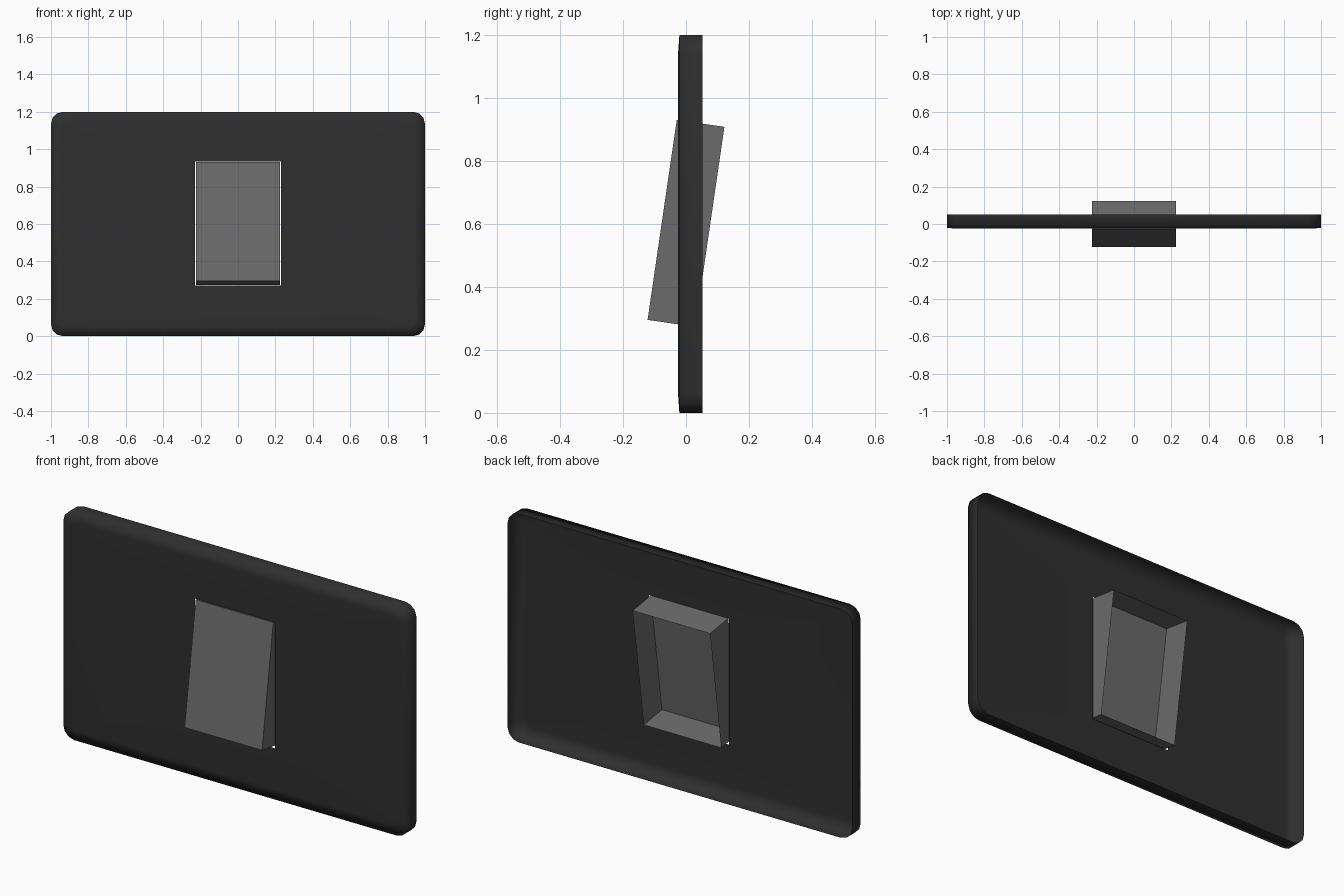
import bpy, bmesh, math
from mathutils import Matrix, Vector

if "Cube" in bpy.data.objects:
    bpy.data.objects.remove(bpy.data.objects["Cube"])


def material(name, v):
    m = bpy.data.materials.new(name)
    m.diffuse_color = (v, v, v, 1)
    m.use_nodes = True
    m.node_tree.nodes["Principled BSDF"].inputs["Base Color"].default_value = m.diffuse_color
    return m


def add_object(name, bm, mat):
    bmesh.ops.recalc_face_normals(bm, faces=bm.faces)
    me = bpy.data.meshes.new(name)
    bm.to_mesh(me)
    bm.free()
    me.materials.append(mat)
    ob = bpy.data.objects.new(name, me)
    bpy.context.collection.objects.link(ob)
    return ob


def ring(bm, hx, hz, r, y, segs=3, cz=0.6):
    """Closed loop of vertices around a rounded rectangle facing y."""
    verts = []
    for k, (sx, sz) in enumerate([(1, 1), (-1, 1), (-1, -1), (1, -1)]):
        for i in range(segs + 1 if r else 1):
            a = math.pi / 2 * (k + i / segs)
            verts.append(bm.verts.new((sx * (hx - r) + r * math.cos(a), y,
                                       cz + sz * (hz - r) + r * math.sin(a))))
    return verts


def close(bm, verts):
    return [bm.edges.new((v, verts[i - 1])) for i, v in enumerate(verts)]


# Wall plate: thin pressed shell, open at the back, with a rectangular opening
bm = bmesh.new()
levels = [(0.0, 0.052), (0.0, -0.021), (0.055, -0.025)]
rings = [ring(bm, 1 - d, 0.6 - d, 0.065 - d * 0.6, y) for d, y in levels]
for a, b in zip(rings, rings[1:]):
    for i in range(len(a)):
        bm.faces.new((a[i - 1], a[i], b[i], b[i - 1]))
edge = [bm.edges.get((v, rings[-1][i - 1])) for i, v in enumerate(rings[-1])]
hole = close(bm, ring(bm, 0.231, 0.331, 0, -0.025, cz=0.602))
bmesh.ops.triangle_fill(bm, edges=edge + hole, use_beauty=True,
                        normal=Vector((0, -1, 0)))
bm.normal_update()
plate = add_object("wall_plate", bm, material("dark_plate", 0.028))
for p in plate.data.polygons:
    p.use_smooth = True

# Rocker: tilted box with its back face open
bm = bmesh.new()
bmesh.ops.create_cube(bm, size=1, matrix=Matrix.Diagonal((0.45, 0.153, 0.642, 1)))
bm.normal_update()
bmesh.ops.delete(bm, geom=[f for f in bm.faces if f.normal.y > 0.5],
                 context='FACES_ONLY')
rocker = add_object("rocker_switch", bm, material("grey_rocker", 0.146))
rocker.location = (0, 0, 0.602)
rocker.rotation_euler.x = math.radians(-8.3)
